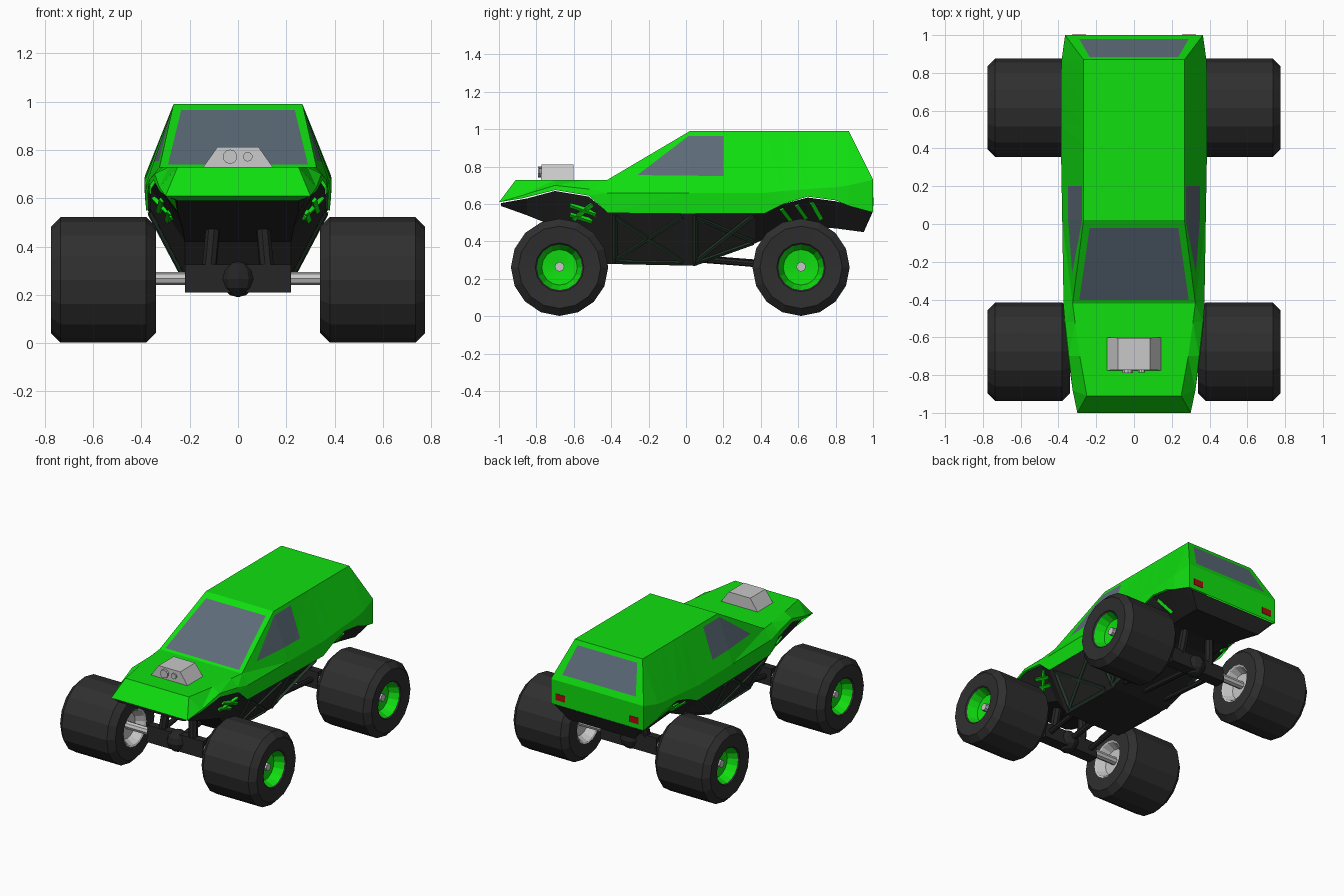
import bpy, bmesh, math
from mathutils import Vector, Matrix

cube = bpy.data.objects.get("Cube")
if cube:
    bpy.data.objects.remove(cube, do_unlink=True)


def material(name, *rgb):
    m = bpy.data.materials.new(name)
    m.use_nodes = True
    m.diffuse_color = (*rgb, 1)
    m.node_tree.nodes["Principled BSDF"].inputs["Base Color"].default_value = (*rgb, 1)
    return m


GREEN = material("bright green", .005, .74, .005)
GLASS = material("blue grey glass", .11, .15, .19)
RUBBER = material("tyre black", .028, .028, .028)
DARK = material("chassis black", .018, .018, .018)
FRAME = material("dark green frame", .018, .04, .024)
METAL = material("light grey metal", .58, .58, .58)
RED = material("tail light red", .4, .004, .004)


def finish(name, bm, *mats):
    bmesh.ops.remove_doubles(bm, verts=bm.verts, dist=.0005)
    bmesh.ops.recalc_face_normals(bm, faces=bm.faces)
    mesh = bpy.data.meshes.new(name)
    bm.to_mesh(mesh)
    bm.free()
    for m in mats:
        mesh.materials.append(m)
    ob = bpy.data.objects.new(name, mesh)
    bpy.context.collection.objects.link(ob)
    return ob


def loft(bm, rings, closed):
    """Skin a row of point rings; closed joins each ring's last point to its first."""
    vs = [[bm.verts.new(p) for p in ring] for ring in rings]
    n = len(vs[0])
    for a, b in zip(vs, vs[1:]):
        for i in range(n if closed else n - 1):
            j = (i + 1) % n
            bm.faces.new((a[i], a[j], b[j], b[i]))
    return vs


def mirrored(half):
    return half[::-1] + [(-x, y, z) for x, y, z in half]


def box(name, xs, ys, zs, mat, top_x=1, top_y=1):
    bm = bmesh.new()
    bmesh.ops.create_cube(bm, size=1)
    for v in bm.verts:
        if v.co.z > 0:
            v.co.x *= top_x
            v.co.y *= top_y
        v.co = [sum(r) / 2 + c * (r[1] - r[0]) for c, r in zip(v.co, (xs, ys, zs))]
    return finish(name, bm, mat)


def rods(name, bars, mat, sides=8, both=True):
    bm = bmesh.new()
    for p, q, r in bars:
        for s in ((1, -1) if both else (1,)):
            a, b = (Vector((s * c[0], c[1], c[2])) for c in (p, q))
            d = b - a
            rot = d.to_track_quat('Z', 'Y').to_matrix().to_4x4()
            bmesh.ops.create_cone(bm, cap_ends=True, segments=sides, radius1=r, radius2=r,
                                  depth=d.length, matrix=Matrix.Translation((a + b) / 2) @ rot)
    return finish(name, bm, mat)


def cut_window(bm, axes, outline, wanted):
    """Cut a convex outline, seen along one axis, into the wanted faces and glaze it."""
    u, w = axes
    mid = [sum(p[k] for p in outline) / len(outline) for k in (0, 1)]
    planes = []
    for p, q in zip(outline, outline[1:] + outline[:1]):
        co, no = Vector(), Vector()
        co[u], co[w] = p
        no[u], no[w] = q[1] - p[1], p[0] - q[0]
        if no[u] * (mid[0] - p[0]) + no[w] * (mid[1] - p[1]) > 0:
            no.negate()
        planes.append((co, no))
    for co, no in planes:
        fs = [f for f in bm.faces if wanted(f)]
        geom = fs + list({e for f in fs for e in f.edges}) + list({v for f in fs for v in f.verts})
        bmesh.ops.bisect_plane(bm, geom=geom, plane_co=co, plane_no=no, dist=.0001)
    for f in bm.faces:
        if wanted(f) and all((f.calc_center_median() - co).dot(no) < 0 for co, no in planes):
            f.material_index = 1


# Body shell: y, roof or hood edge, waist, lower edge with wheel arches
sections = [
    (-.88, (.255, .73), (.325, .645), (.325, .63)),
    (-.70, (.287, .73), (.345, .70), (.35, .675)),
    (-.52, (.312, .73), (.365, .68), (.37, .645)),
    (-.42, (.325, .73), (.373, .66), (.37, .555)),
    (.02, (.267, .99), (.38, .66), (.375, .55)),
    (.42, (.267, .99), (.387, .66), (.38, .55)),
    (.52, (.267, .99), (.387, .67), (.385, .60)),
    (.65, (.267, .99), (.387, .68), (.387, .64)),
    (.80, (.267, .99), (.386, .69), (.386, .62)),
    (.87, (.267, .99), (.383, .70), (.383, .59)),
    (1.0, (.365, .73), (.365, .73), (.365, .555))]
tip = (.30, -1, .61)
rings = [mirrored([(.25, -.91, .73), tip, tip])]
rings += [mirrored([(x, y, z) for x, z in pts]) for y, *pts in sections]
bm = bmesh.new()
vs = loft(bm, rings, False)
bm.faces.new(vs[0])
bm.faces.new(vs[-1])
lip = [bm.verts.new((s * .25, -.86, .545)) for s in (1, -1)]
bm.faces.new((vs[0][0], lip[0], lip[1], vs[0][-1]))
bmesh.ops.remove_doubles(bm, verts=bm.verts, dist=.0005)
bmesh.ops.triangulate(bm, faces=bm.faces)
bmesh.ops.recalc_face_normals(bm, faces=bm.faces)
bm.normal_update()
cut_window(bm, (0, 2), [(-.29, .74), (.29, .74), (.235, .965), (-.235, .965)],
           lambda f: abs(f.normal.x) < .1 and -.42 < f.calc_center_median().y < .02)
cut_window(bm, (0, 2), [(-.29, .77), (.29, .77), (.235, .96), (-.235, .96)],
           lambda f: abs(f.normal.x) < .1 and f.normal.z > .1 and f.calc_center_median().y > .87)
cut_window(bm, (1, 2), [(-.26, .755), (.015, .965), (.2, .965), (.2, .75)],
           lambda f: abs(f.normal.x) > .4)
finish("body_shell", bm, GREEN, GLASS)

# Chassis tub: y, upper half width and height, lower half width and height
tub = [(-.99, .29, .605, .25, .59), (-.85, .32, .63, .25, .54), (-.70, .34, .67, .23, .48),
       (-.52, .36, .64, .22, .42), (-.42, .365, .557, .22, .28), (.05, .37, .553, .22, .27),
       (.37, .375, .553, .22, .39), (.52, .378, .60, .22, .46), (.65, .38, .635, .22, .48),
       (.80, .38, .615, .24, .47), (.95, .362, .575, .26, .45), (.995, .36, .557, .34, .55)]
bm = bmesh.new()
vs = loft(bm, [mirrored([(a, y, b), (c, y, d)]) for y, a, b, c, d in tub], False)
for ring in (vs[0], vs[-1]):
    bm.faces.new(ring)
# join the lower edges into a floor
for a, b in zip(vs, vs[1:]):
    bm.faces.new((a[0], a[-1], b[-1], b[0]))
bm.free()
bm = bmesh.new()
loft(bm, [[(a, y, b), (c, y, d), (-c, y, d), (-a, y, b)] for y, a, b, c, d in tub], False)
finish("chassis_tub", bm, DARK)


def wall(y, t):
    """Point on the tub's side: t runs from its upper edge (0) to its lower edge (1)."""
    for p, q in zip(tub, tub[1:]):
        if p[0] <= y <= q[0]:
            k = (y - p[0]) / (q[0] - p[0])
            _, a, b, c, d = [m + (n - m) * k for m, n in zip(p, q)]
            return (a + (c - a) * t, y, b + (d - b) * t)


# Frame lattice and coloured braces lying on the tub's sides
lattice = []
for y0, y1 in ((-.38, -.02), (.05, .36)):
    for a, b in (((y0, .08), (y1, .92)), ((y0, .92), (y1, .08)),
                 ((y0, .05), (y0, .95)), ((y0, .95), (y1, .95))):
        lattice.append((wall(*a), wall(*b), .013))
rods("frame_lattice", lattice, FRAME, 4)
braces = [((-.50, .1), (-.60, .65)), ((-.62, .3), (-.48, .25)), ((-.62, .55), (-.50, .5))]
braces += [((y, .15), (y + .05, .7)) for y in (.51, .59, .67)]
rods("wheel_arch_braces", [(wall(*a), wall(*b), .015) for a, b in braces], GREEN, 4)

# Wheels: lathe profile of distance from centre line and radius
profile = [(.40, 0), (.40, .09), (.345, .12), (.34, .13), (.34, .22), (.38, .26), (.735, .26),
           (.775, .22), (.765, .13), (.755, .122), (.69, .095), (.68, 0)]
SIDES = 16
for end, cy in (("front", -.676), ("rear", .615)):
    for side, s in (("left", 1), ("right", -1)):
        bm = bmesh.new()
        rings = [[(s * x, cy + r * math.sin(k * math.tau / SIDES), .262 - r * math.cos(k * math.tau / SIDES))
                  for k in range(SIDES)] for x, r in profile]
        loft(bm, rings, True)
        for f in bm.faces:
            c = f.calc_center_median()
            radius = math.hypot(c.y - cy, c.z - .262)
            if radius < .123:
                f.material_index = 1 if abs(c.x) > .6 else 2
        finish(f"{end}_{side}_wheel", bm, RUBBER, GREEN, METAL)
    # Axle, differential and suspension
    rods(f"{end}_axle_shafts", [((.2, cy, .268), (.42, cy, .268), .027)], METAL)
    rods(f"{end}_hubs", [((.67, cy, .265), (.715, cy, .265), .026)], METAL)
    box(f"{end}_axle_beam", (-.22, .22), (cy - .04, cy + .04), (.21, .325), DARK, 1, .7)
    bm = bmesh.new()
    bmesh.ops.create_uvsphere(bm, u_segments=10, v_segments=6, radius=.075,
                              matrix=Matrix.Translation((0, cy, .265)))
    finish(f"{end}_differential", bm, DARK)
    inner = -.35 if cy < 0 else .03
    rods(f"{end}_links", [((.17, cy, .26), (.17, inner, .31), .018),
                          ((.12, cy, .3), (.10, cy + .03, .52), .03)], DARK)
    rods(f"{end}_drive_shaft", [((0, cy, .265), (0, inner, .31), .02)], DARK, both=False)

# Hood blower with two intakes
box("hood_blower", (-.147, .147), (-.775, -.60), (.725, .812), METAL, .58, .97)
rods("blower_intakes", [((-.033, -.79, .772), (-.033, -.74, .772), .03),
                        ((.04, -.785, .772), (.04, -.74, .772), .02)], METAL, 10, False)

# Tail lights
for side, s in (("left", 1), ("right", -1)):
    box(f"{side}_tail_light", (s * .29 - .037, s * .29 + .037), (.997, 1.003), (.59, .635), RED)
